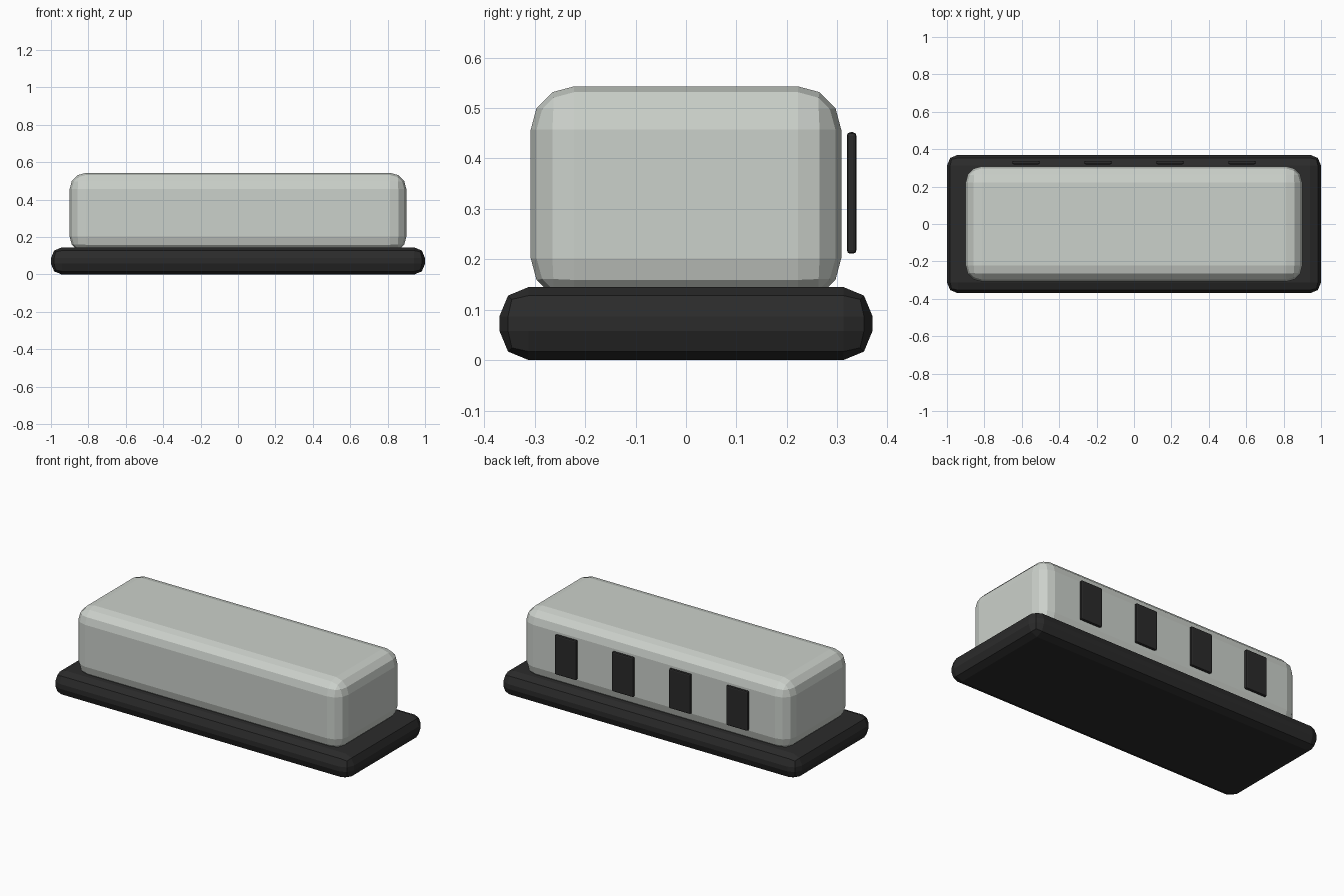
import bpy
import bmesh

cube = bpy.data.objects.get("Cube")
if cube:
    bpy.data.objects.remove(cube, do_unlink=True)


def make_material(name, rgb):
    mat = bpy.data.materials.new(name)
    mat.use_nodes = True
    colour = (*rgb, 1.0)
    mat.diffuse_color = colour
    bsdf = next(n for n in mat.node_tree.nodes if n.type == "BSDF_PRINCIPLED")
    bsdf.inputs["Base Color"].default_value = colour
    return mat


def rounded_box(name, low, high, radius, segments, mat):
    """Box between two corners, with every edge rounded in flat facets."""
    bm = bmesh.new()
    bmesh.ops.create_cube(bm, size=1.0)
    for v in bm.verts:
        v.co = [(a + b) / 2 + c * (b - a) for a, b, c in zip(low, high, v.co)]
    mesh = bpy.data.meshes.new(name)
    bm.to_mesh(mesh)
    bm.free()
    mesh.materials.append(mat)
    obj = bpy.data.objects.new(name, mesh)
    bpy.context.collection.objects.link(obj)
    bevel = obj.modifiers.new("rounded_edges", "BEVEL")
    bevel.width = radius
    bevel.segments = segments
    bevel.limit_method = "NONE"
    return obj


pale_grey = make_material("pale_grey", (0.60, 0.635, 0.595))
charcoal = make_material("charcoal", (0.024, 0.024, 0.024))

# Wide base slab and the main body sunk slightly into it
rounded_box("base", (-1, -0.37, 0), (1, 0.37, 0.145), 0.058, 2, charcoal)
rounded_box("body", (-0.90, -0.308, 0.116), (0.90, 0.308, 0.543), 0.086, 3, pale_grey)

# Row of four upright panels standing just off the back
spacing = 0.385
for i in range(4):
    x = (i - 1.5) * spacing
    rounded_box(f"back_panel_{i + 1}", (x - 0.073, 0.319, 0.211),
                (x + 0.073, 0.338, 0.452), 0.007, 2, charcoal)
